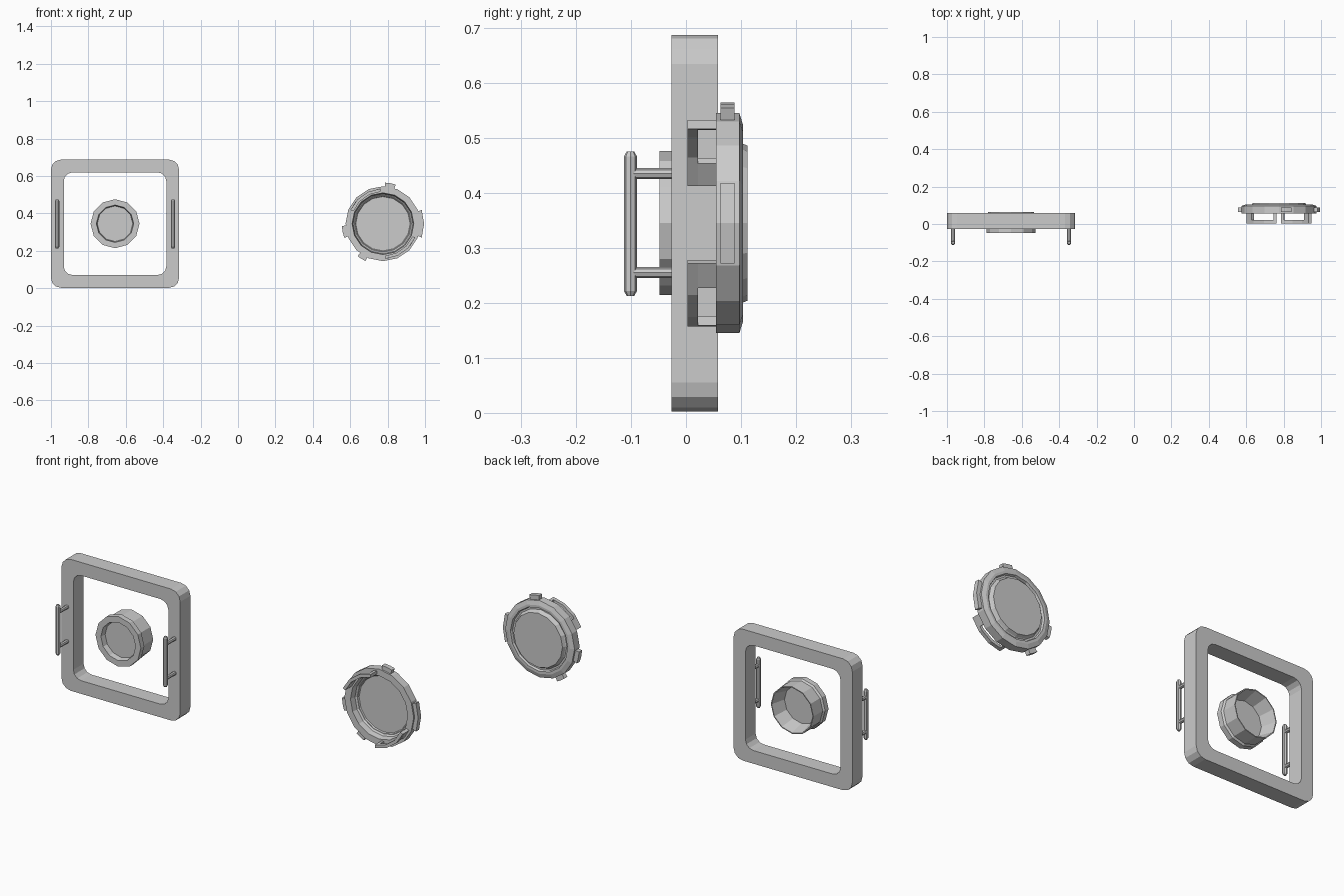
import bpy, bmesh
from math import sin, cos, pi, radians

if "Cube" in bpy.data.objects:
    bpy.data.objects.remove(bpy.data.objects["Cube"])


def finish(name, bm):
    bmesh.ops.remove_doubles(bm, verts=bm.verts, dist=1e-5)
    bmesh.ops.recalc_face_normals(bm, faces=bm.faces)
    mesh = bpy.data.meshes.new(name)
    bm.to_mesh(mesh)
    bm.free()
    ob = bpy.data.objects.new(name, mesh)
    bpy.context.collection.objects.link(ob)
    return ob


def bridge(bm, a, b):
    for i in range(len(a)):
        j = (i + 1) % len(a)
        bm.faces.new((a[i], a[j], b[j], b[i]))


def lathe(name, profile, place, n):
    """Spin (radius, height) points that start and end on the axis."""
    bm = bmesh.new()
    rings = []
    for r, h in profile:
        if r > 0:
            rings.append([bm.verts.new(place(r * cos(2 * pi * i / n), r * sin(2 * pi * i / n), h))
                          for i in range(n)])
            if len(rings) == 1:
                bm.faces.new(rings[0])
    for a, b in zip(rings, rings[1:]):
        bridge(bm, a, b)
    bm.faces.new(rings[-1])
    return finish(name, bm)


def arc_block(name, cx, cz, r0, r1, a0, a1, y0, y1, steps):
    """Curved block between two radii and two angles, in degrees."""
    bm = bmesh.new()
    sections = []
    for i in range(steps + 1):
        a = radians(a0 + (a1 - a0) * i / steps)
        sections.append([bm.verts.new((cx + r * cos(a), y, cz + r * sin(a)))
                         for r, y in ((r0, y0), (r1, y0), (r1, y1), (r0, y1))])
    for a, b in zip(sections, sections[1:]):
        bridge(bm, a, b)
    bm.faces.new(sections[0])
    bm.faces.new(sections[-1])
    return finish(name, bm)


def rounded_square(half, radius, steps=3):
    c = half - radius
    pts = []
    for q, (sx, sz) in enumerate(((1, 1), (-1, 1), (-1, -1), (1, -1))):
        for i in range(steps + 1):
            a = pi / 2 * (q + i / steps)
            pts.append((sx * c + radius * cos(a), sz * c + radius * sin(a)))
    return pts


# Square frame with rounded corners
FX, FZ = -0.6575, 0.345
bm = bmesh.new()
loops = []
for half, rad, y in ((0.3425, 0.053, -0.026), (0.3425, 0.053, 0.058),
                     (0.274, 0.045, 0.058), (0.274, 0.045, -0.026)):
    loops.append([bm.verts.new((FX + x, y, FZ + z)) for x, z in rounded_square(half, rad)])
for i in range(4):
    bridge(bm, loops[i], loops[(i + 1) % 4])
finish("square_frame", bm)

# Two handles: tapered bar on two posts each
for side, s in (("left", -1), ("right", 1)):
    hx = FX + s * 0.31
    lathe(side + "_handle_bar",
          [(0, 0.213), (0.007, 0.213), (0.012, 0.222), (0.012, 0.466), (0.007, 0.475), (0, 0.475)],
          lambda u, v, h: (hx + u, -0.101 + v, h), 8)
    for end, pz in (("lower", 0.255), ("upper", 0.435)):
        lathe(f"{side}_handle_{end}_post", [(0, -0.101), (0.01, -0.101), (0.01, -0.022), (0, -0.022)],
              lambda u, v, h: (hx + u, h, pz + v), 8)

# Twelve-sided cup, flanged at the front and open at the back
lathe("center_cup",
      [(0, -0.02), (0.095, -0.02), (0.1, -0.048), (0.131, -0.048), (0.131, -0.02),
       (0.123, -0.012), (0.123, 0.065), (0.118, 0.065), (0.098, -0.012), (0, -0.012)],
      lambda u, v, h: (FX + u, h, FZ + v), 12)

# Round lid with front recess, back groove and raised back disc
LX, LZ = 0.775, 0.345
lathe("lid",
      [(0, 0.098), (0.145, 0.098), (0.16, 0.085), (0.165, 0.055), (0.2, 0.055), (0.2, 0.097),
       (0.178, 0.104), (0.165, 0.104), (0.161, 0.092), (0.149, 0.092), (0.141, 0.112), (0, 0.112)],
      lambda u, v, h: (LX + u, h, LZ + v), 16)

# Grip tabs around the lid rim
for name, a0, a1 in (("right", -19.5, 19.5), ("top", 72, 87), ("left", 183, 200), ("bottom", 232, 245)):
    arc_block(name + "_tab", LX, LZ, 0.19, 0.22, a0, a1, 0.063, 0.088, 2)

# Windowed clips on the lid front
for name, turn in (("upper", 0), ("lower", 180)):
    for part, a0, a1, y0, y1, n in (("lip", 94, 157, 0.003, 0.022, 3),
                                    ("wide_post", 141, 157, 0.022, 0.057, 1),
                                    ("thin_post", 94, 99, 0.022, 0.057, 1)):
        arc_block(f"{name}_clip_{part}", LX, LZ, 0.172, 0.188, a0 + turn, a1 + turn, y0, y1, n)
